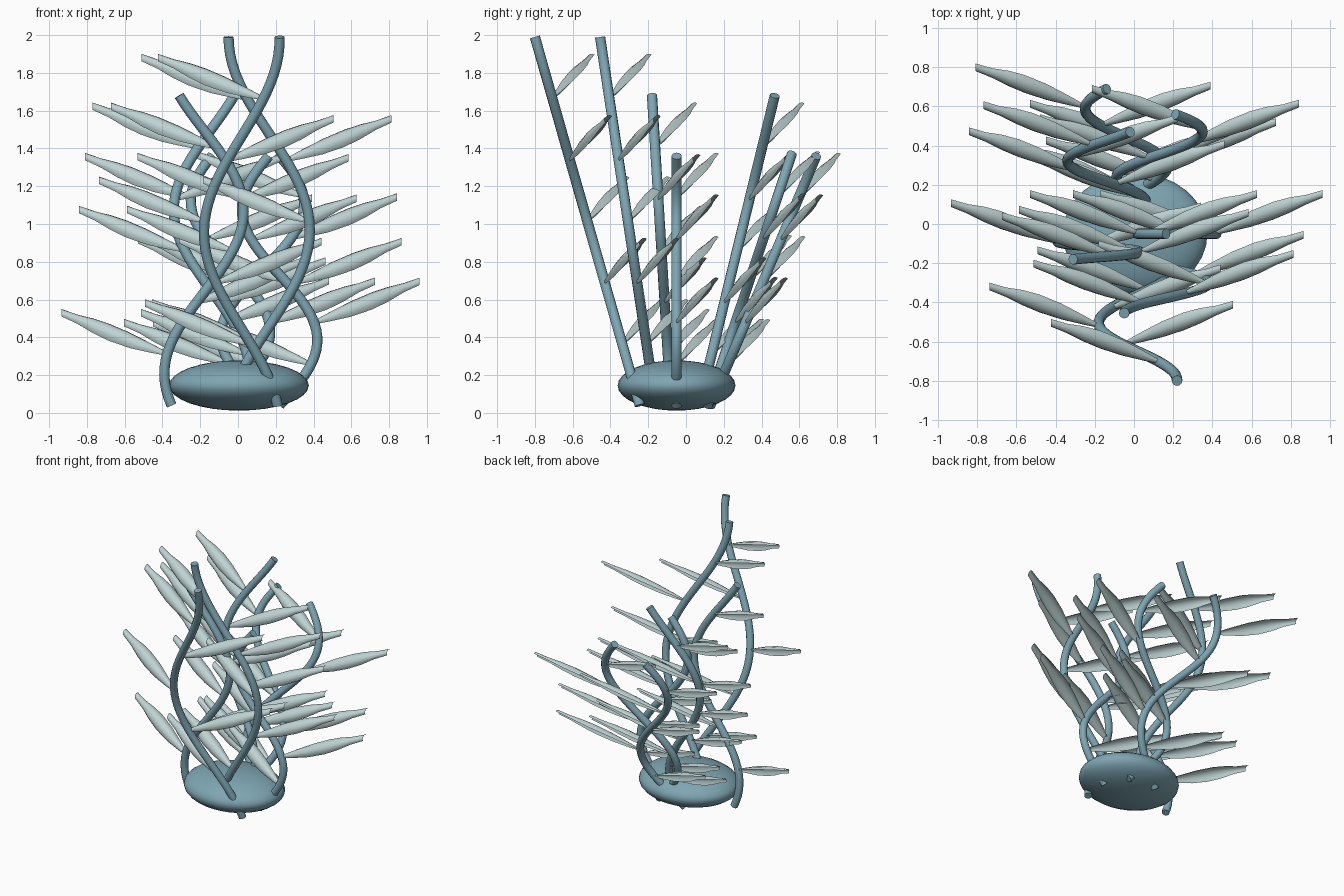
import bpy
import math
from mathutils import Vector

cube = bpy.data.objects.get("Cube")
if cube:
    bpy.data.objects.remove(cube, do_unlink=True)


def material(name, rgb):
    m = bpy.data.materials.new(name)
    m.use_nodes = True
    col = (*rgb, 1.0)
    m.diffuse_color = col
    m.node_tree.nodes["Principled BSDF"].inputs["Base Color"].default_value = col
    return m


STEM = material("dusty blue", (0.21, 0.38, 0.45))
LEAF = material("pale blue grey", (0.52, 0.65, 0.65))


def grid_object(name, rings, mat, closed, caps=False):
    """Skin a list of point rings into a smooth mesh."""
    n = len(rings[0])
    verts = [p for ring in rings for p in ring]
    faces = []
    for i in range(len(rings) - 1):
        for j in range(n if closed else n - 1):
            k = (j + 1) % n
            faces.append((i * n + j, i * n + k, (i + 1) * n + k, (i + 1) * n + j))
    if caps:
        last = (len(rings) - 1) * n
        faces.append(tuple(reversed(range(n))))
        faces.append(tuple(range(last, last + n)))
    mesh = bpy.data.meshes.new(name)
    mesh.from_pydata(verts, [], faces)
    mesh.materials.append(mat)
    ob = bpy.data.objects.new(name, mesh)
    bpy.context.collection.objects.link(ob)
    bpy.ops.object.select_all(action="DESELECT")
    ob.select_set(True)
    bpy.context.view_layer.objects.active = ob
    bpy.ops.object.shade_smooth_by_angle(angle=math.radians(40))
    return ob


# Flattened round base
bpy.ops.mesh.primitive_uv_sphere_add(segments=32, ring_count=16, radius=1,
                                     location=(0.005, -0.05, 0.145))
base = bpy.context.object
base.name = "base"
base.scale = (0.37, 0.312, 0.133)
base.data.materials.append(STEM)
bpy.ops.object.shade_smooth()

# Stems: middle x, sway, phase, y at foot, y at top, top height
STEMS = [
    (0.02, 0.20, 1.9, -0.245, -0.80, 1.99),
    (0.165, 0.215, 5.0, -0.16, -0.455, 1.99),
    (-0.18, 0.21, 4.1, -0.08, -0.18, 1.68),
    (0.22, 0.20, 0.0, -0.05, -0.05, 1.36),
    (-0.14, 0.20, 0.93, 0.07, 0.47, 1.68),
    (0.13, 0.22, 3.05, 0.115, 0.56, 1.37),
    (-0.04, 0.21, -0.2, 0.13, 0.69, 1.36),
]
FOOT = 0.04
RADIUS = 0.027


def stem_point(stem, t):
    mid, sway, phase, y0, y1, top = stem
    return Vector((mid + sway * math.sin(6 * t + phase),
                   y0 + (y1 - y0) * t, FOOT + (top - FOOT) * t))


def make_stem(name, stem, steps=40, sides=12):
    rings = []
    for i in range(steps + 1):
        t = i / steps
        tangent = (stem_point(stem, t + 0.01) - stem_point(stem, t - 0.01)).normalized()
        u = Vector((0, 1, 0)).cross(tangent).normalized()
        v = tangent.cross(u)
        c = stem_point(stem, t)
        angles = [2 * math.pi * j / sides for j in range(sides)]
        rings.append([c + RADIUS * (math.cos(a) * u + math.sin(a) * v) for a in angles])
    grid_object(name, rings, STEM, closed=True, caps=True)


# Leaf outline: position along the blade, half width
OUTLINE = [(0, 0.012), (0.15, 0.03), (0.35, 0.05), (0.55, 0.056),
           (0.7, 0.048), (0.85, 0.03), (1, 0.024)]
ACROSS = Vector((0, 0.71, 0.71))
RIDGE = Vector((0, -0.71, 0.71))


def make_leaf(name, root, side):
    """Arched blade rising outwards, ridge up and forward."""
    length = Vector((0.56 * side, 0.2, 0.22))
    rings = []
    for s, half in OUTLINE:
        ring = []
        for j in range(7):
            a = math.pi * (j / 6 - 0.5)
            ring.append(root + length * s + ACROSS * half * math.sin(a) * side
                        + RIDGE * half * (math.cos(a) - 0.4) * 0.85)
        rings.append(ring)
    grid_object(name, rings, LEAF, closed=False)


# Each stem carries five leaves on alternating sides
for n, stem in enumerate(STEMS, 1):
    make_stem(f"stem_{n}", stem)
    for k in range(1, 6):
        side = -1 if k % 2 else 1
        make_leaf(f"leaf_{n}_{k}", stem_point(stem, k / 6), side)
